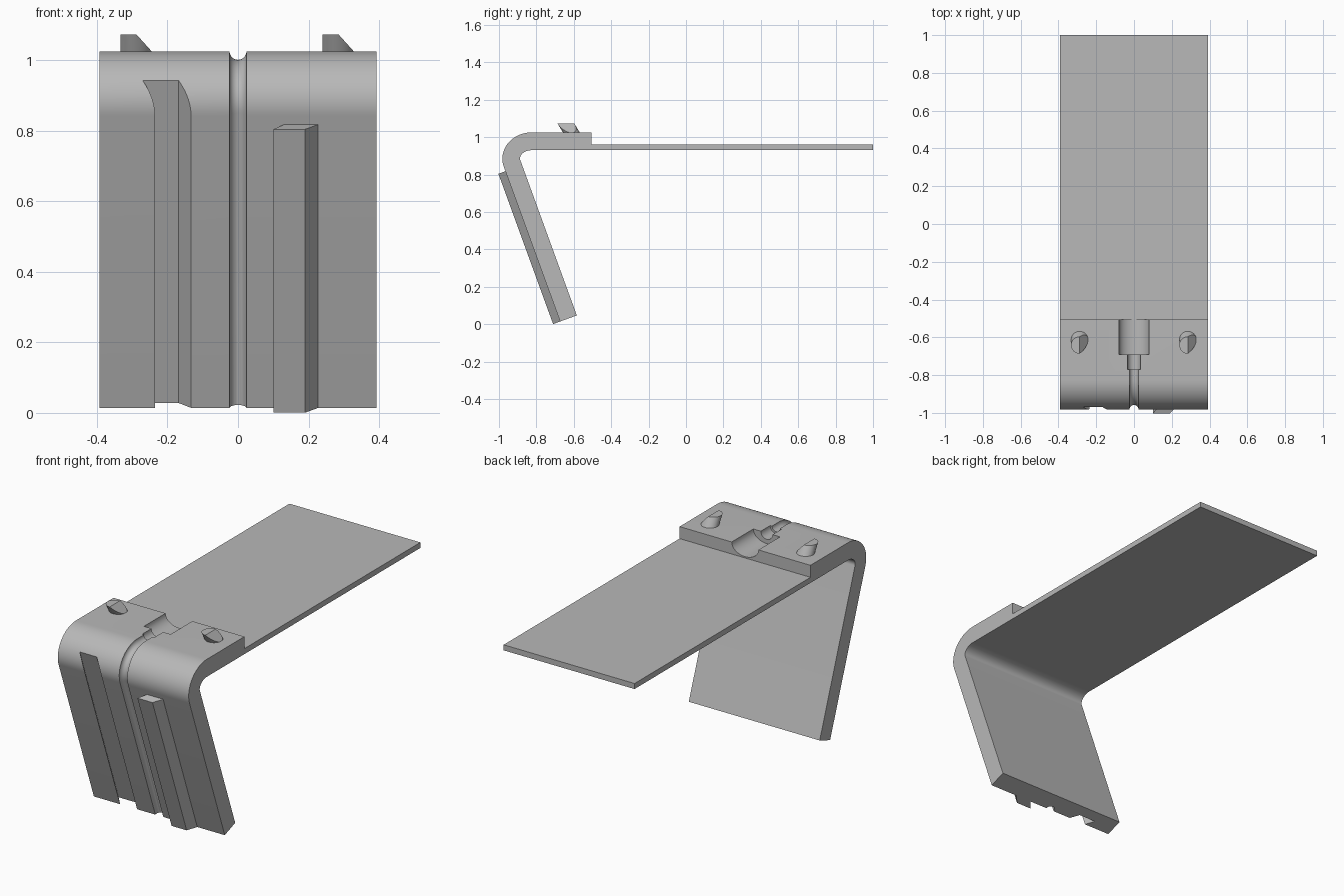
import bpy, bmesh
from math import sin, cos, pi, radians
from mathutils import Vector, geometry

cube = bpy.data.objects.get("Cube")
if cube:
    bpy.data.objects.remove(cube, do_unlink=True)

grey = bpy.data.materials.new("plain_grey")
grey.use_nodes = True
grey.diffuse_color = (0.48, 0.48, 0.48, 1)
grey.node_tree.nodes["Principled BSDF"].inputs["Base Color"].default_value = (0.48, 0.48, 0.48, 1)

HALF_W = 0.392
TOP, PLATE_TOP, UNDER = 1.025, 0.96, 0.93
THICK = TOP - UNDER
LEAN = radians(20)
UP = Vector((0, -sin(LEAN), cos(LEAN)))       # along the leg
OUT = Vector((0, -cos(LEAN), -sin(LEAN)))     # away from the leg's front
FOOT = Vector((0, -0.673, 0.0142))


def finish(name, bm):
    bmesh.ops.recalc_face_normals(bm, faces=bm.faces[:])
    mesh = bpy.data.meshes.new(name)
    bm.to_mesh(mesh)
    bm.free()
    mesh.materials.append(grey)
    obj = bpy.data.objects.new(name, mesh)
    bpy.context.collection.objects.link(obj)
    return obj


def loft(name, rings):
    """Closed solid through a list of equal point rings."""
    bm = bmesh.new()
    loops = [[bm.verts.new(p) for p in ring] for ring in rings]
    n = len(loops[0])
    for a, b in zip(loops, loops[1:]):
        for i in range(n):
            j = (i + 1) % n
            bm.faces.new((a[i], a[j], b[j], b[i]))
    bm.faces.new(loops[0])
    bm.faces.new(loops[-1])
    return finish(name, bm)


def activate(obj):
    bpy.ops.object.select_all(action='DESELECT')
    obj.select_set(True)
    bpy.context.view_layer.objects.active = obj


def smooth(obj):
    activate(obj)
    bpy.ops.object.shade_smooth_by_angle(angle=radians(30))


def cut(obj, cutter):
    mod = obj.modifiers.new("cut", 'BOOLEAN')
    mod.operation, mod.solver, mod.object = 'DIFFERENCE', 'EXACT', cutter
    activate(obj)
    bpy.ops.object.modifier_apply(modifier=mod.name)
    bpy.data.objects.remove(cutter, do_unlink=True)


def on_leg(x, along, out):
    return FOOT + UP * along + OUT * out + Vector((x, 0, 0))


def bend(foot, height, leg_len, top_len):
    """Rounded corner from the leg line to the horizontal at a height."""
    corner = foot + UP * ((height - foot.z) / UP.z)
    start, end = corner - UP * leg_len, corner + Vector((0, top_len, 0))
    k = 0.49
    return geometry.interpolate_bezier(start, start.lerp(corner, k),
                                       end.lerp(corner, k), end, 24)


# Bracket body: leaning leg, bend, thick block and thin long plate
inner_foot = FOOT - OUT * THICK
outer = bend(FOOT, TOP, 0.195, 0.215)
inner = bend(inner_foot, UNDER, 0.057, 0.08)
back = [Vector((0, y, z)) for y, z in
        ((-0.505, TOP), (-0.505, PLATE_TOP), (1, PLATE_TOP), (1, UNDER))]
profile = [FOOT] + outer + back + inner[::-1] + [inner_foot]
body = loft("bracket_body", [[p + Vector((x, 0, 0)) for p in profile]
                             for x in (-HALF_W, HALF_W)])

# Undercut slot on the front of the leg
slot = [(-0.27, -0.04), (-0.168, -0.04), (-0.098, 0.04), (-0.2, 0.04)]
cut(body, loft("slot_cutter", [[on_leg(x, s, o) for x, o in slot] for s in (-0.1, 1.2)]))

# Round channel following the outer face
path = [FOOT - UP * 0.08, FOOT] + outer + [Vector((0, -0.74, TOP))]
rings = []
for i, p in enumerate(path):
    t = (path[min(i + 1, len(path) - 1)] - path[max(i - 1, 0)]).normalized()
    normal = Vector((0, -t.z, t.y))
    rings.append([p + Vector((cos(a), 0, 0)) * 0.024 + normal * sin(a) * 0.024
                  for a in (2 * pi * k / 24 for k in range(24))])
cut(body, loft("channel_cutter", rings))


# Wider round pockets at the end of the channel
def pocket(y0, y1, half_width, depth):
    ring = [(half_width * cos(a), TOP + depth * sin(a))
            for a in (2 * pi * k / 32 for k in range(32))]
    cut(body, loft("pocket_cutter", [[(x, y, z) for x, z in ring] for y in (y0, y1)]))


pocket(-0.77, -0.66, 0.035, 0.035)
pocket(-0.69, -0.45, 0.08, 0.058)
smooth(body)

# Slanted rail that stands out from the leg
rail = [(0.134, -0.004), (0.231, -0.004), (0.19, 0.04), (0.1, 0.04)]
loft("front_rail", [[on_leg(x, s, o) for x, o in rail] for s in (0, 0.855)])

# Forward-leaning pegs with one sloped side
for name, x in (("right_peg", -0.288), ("left_peg", 0.285)):
    base, top = TOP - 0.01, 1.073
    ring = [(0.045 * cos(a), 0.045 * sin(a)) for a in (2 * pi * k / 32 for k in range(32))]
    peg = loft(name, [[(x + u, -0.613 - 0.6 * (z - TOP) + v, z) for u, v in ring]
                      for z in (base, top)])
    bm = bmesh.new()
    bm.from_mesh(peg.data)
    cutting = bmesh.ops.bisect_plane(bm, geom=bm.verts[:] + bm.edges[:] + bm.faces[:],
                                     plane_co=(x, 0, top), plane_no=(1, 0, 0.9),
                                     clear_outer=True)
    edges = [g for g in cutting["geom_cut"] if isinstance(g, bmesh.types.BMEdge)]
    bmesh.ops.holes_fill(bm, edges=edges, sides=0)
    bmesh.ops.recalc_face_normals(bm, faces=bm.faces[:])
    bm.to_mesh(peg.data)
    bm.free()
    smooth(peg)
